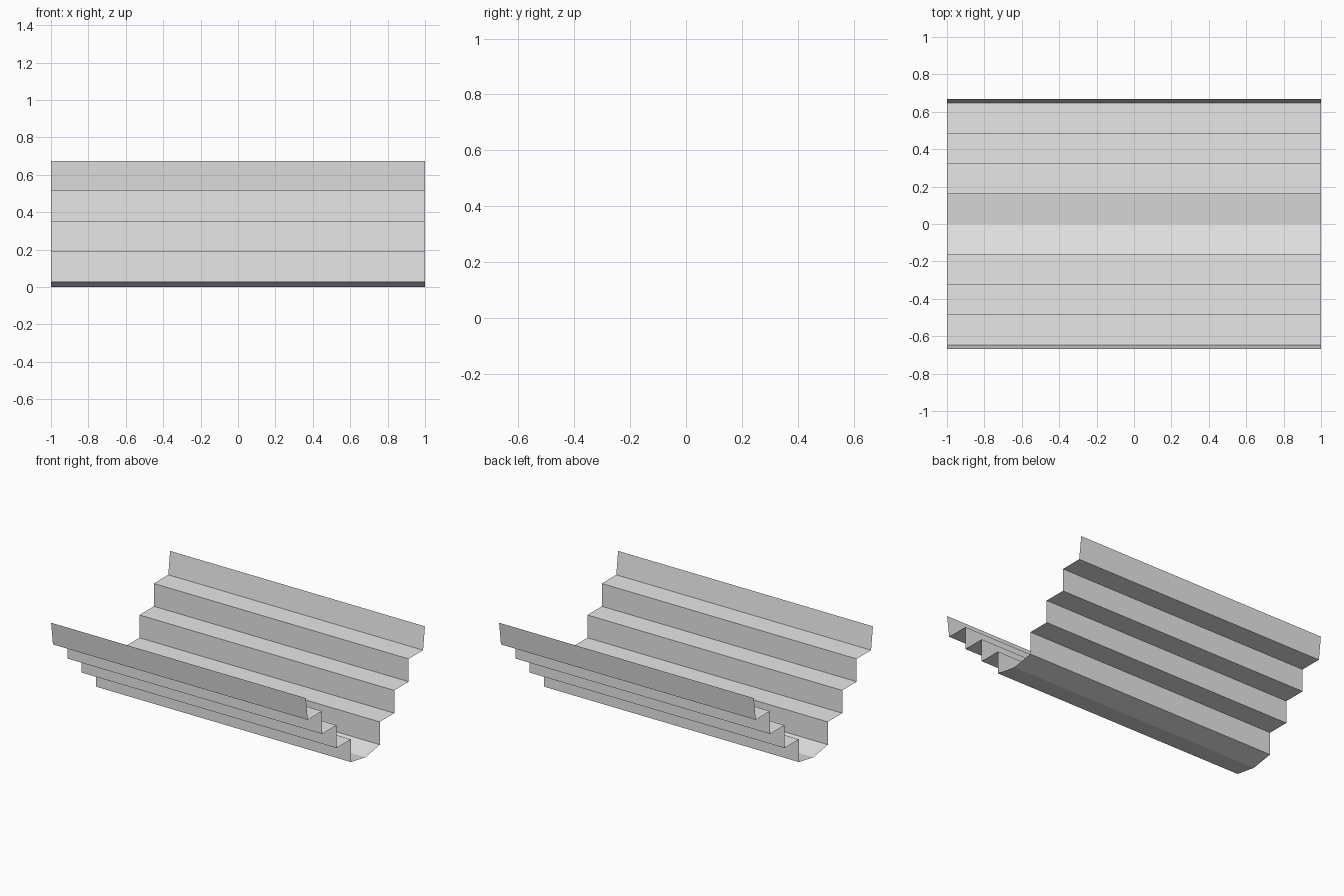
import bpy
import bmesh

cube = bpy.data.objects.get("Cube")
if cube:
    bpy.data.objects.remove(cube, do_unlink=True)

# Light grey sheet colour
GREY = (0.8, 0.8, 0.8, 1.0)
mat = bpy.data.materials.new("light_grey")
mat.use_nodes = True
mat.diffuse_color = GREY
bsdf = next(n for n in mat.node_tree.nodes if n.type == 'BSDF_PRINCIPLED')
bsdf.inputs["Base Color"].default_value = GREY

# Half profile (y, z): shallow V floor, three steps, outward leaning lip
STEP = 0.1617
FLOOR_Z = 0.027
half = [(STEP, FLOOR_Z)]
for i in range(1, 4):
    half.append((i * STEP, FLOOR_Z + i * STEP))
    half.append(((i + 1) * STEP, FLOOR_Z + i * STEP))
half.append((0.667, FLOOR_Z + 4 * STEP))

# Mirror the half profile about the centre line
profile = [(-y, z) for y, z in reversed(half)] + [(0, 0)] + half

# Extrude the profile along x as a single open sheet
bm = bmesh.new()
verts = [bm.verts.new((-1, y, z)) for y, z in profile]
edges = [bm.edges.new(pair) for pair in zip(verts, verts[1:])]
result = bmesh.ops.extrude_edge_only(bm, edges=edges)
moved = [g for g in result["geom"] if isinstance(g, bmesh.types.BMVert)]
bmesh.ops.translate(bm, verts=moved, vec=(2, 0, 0))

# Turn the sheet so its floor faces up
bm.normal_update()
if sum(f.normal.z for f in bm.faces) < 0:
    bmesh.ops.reverse_faces(bm, faces=bm.faces[:])

mesh = bpy.data.meshes.new("stepped_channel")
bm.to_mesh(mesh)
bm.free()
mesh.materials.append(mat)
channel = bpy.data.objects.new("stepped_channel", mesh)
bpy.context.collection.objects.link(channel)
